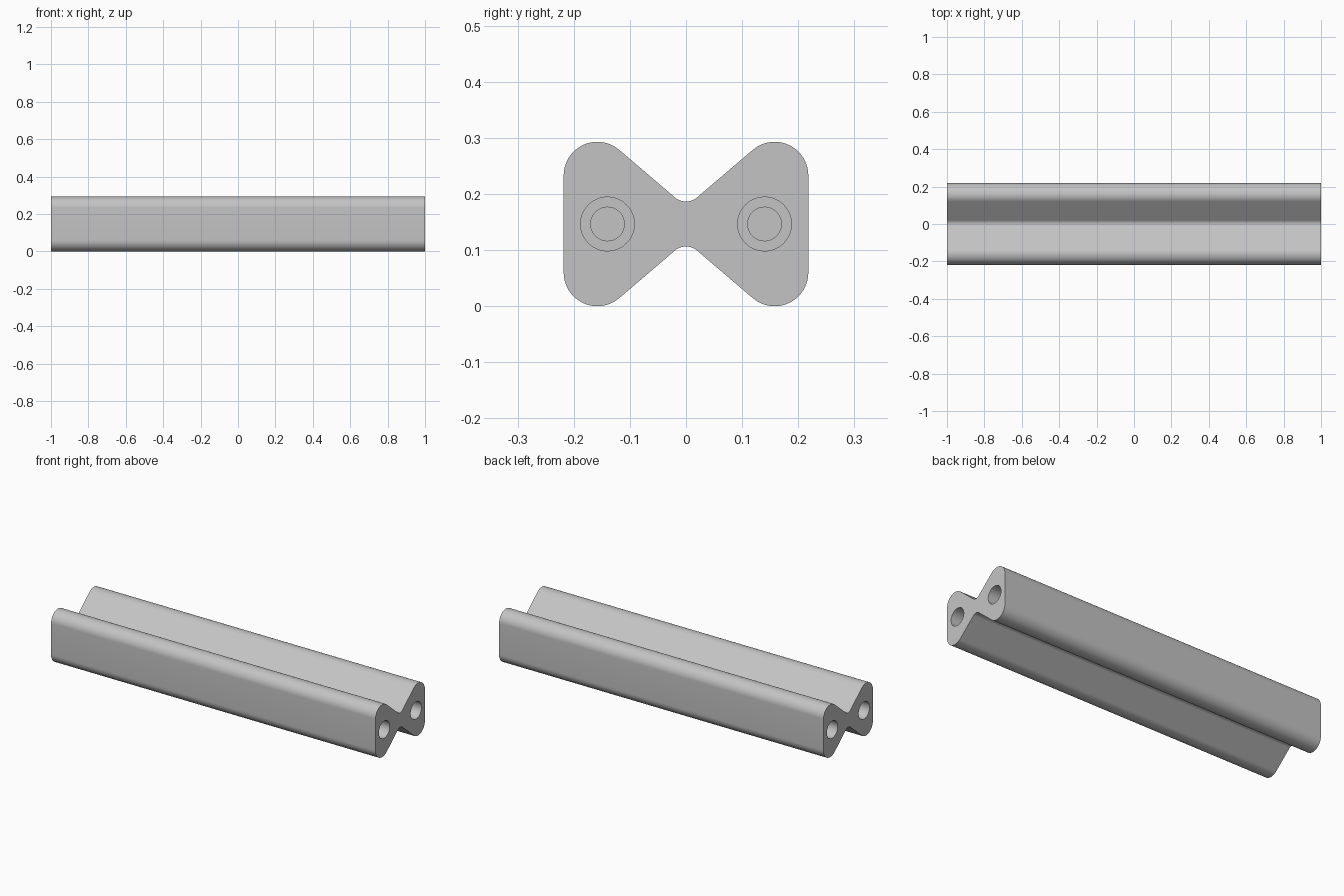
import bpy, bmesh
from math import cos, sin, pi, radians
from mathutils import Vector

cube = bpy.data.objects.get("Cube")
if cube:
    bpy.data.objects.remove(cube)

HALF_LEN, MID_Z = 1.0, 0.1465
LOBE_Y, LOBE_Z, LOBE_R = 0.158, 0.0865, 0.06
NECK_Z, NECK_R = 0.07, 0.03
HOLE_Y = 0.14

metal = bpy.data.materials.new("grey_metal")
metal.use_nodes = True
grey = (0.55, 0.55, 0.55, 1)
metal.diffuse_color = grey
metal.node_tree.nodes["Principled BSDF"].inputs["Base Color"].default_value = grey


def arc(cy, cz, r, start, end, steps):
    angles = [radians(start + (end - start) * i / steps) for i in range(steps + 1)]
    return [(cy + r * cos(a), cz + r * sin(a)) for a in angles]


def make_object(name, bm):
    bmesh.ops.recalc_face_normals(bm, faces=bm.faces)
    mesh = bpy.data.meshes.new(name)
    bm.to_mesh(mesh)
    bm.free()
    mesh.materials.append(metal)
    obj = bpy.data.objects.new(name, mesh)
    bpy.context.collection.objects.link(obj)
    return obj


# Bow-tie bar: upper outline, then the same turned half a revolution
upper = (arc(LOBE_Y, LOBE_Z, LOBE_R, 0, 130, 20)
         + arc(0, NECK_Z, NECK_R, 310, 230, 12)
         + arc(-LOBE_Y, LOBE_Z, LOBE_R, 50, 180, 20))
outline = upper + [(-y, -z) for y, z in upper]
bm = bmesh.new()
end_face = bm.faces.new([bm.verts.new((-HALF_LEN, y, MID_Z + z)) for y, z in outline])
extruded = bmesh.ops.extrude_face_region(bm, geom=[end_face], use_keep_orig=True)
bmesh.ops.translate(bm, vec=(2 * HALF_LEN, 0, 0),
                    verts=[v for v in extruded["geom"] if isinstance(v, bmesh.types.BMVert)])
bar = make_object("bar", bm)


# Stepped blind holes, two in each end: (depth, radius) profile spun about x
def stepped_cutter(side, y):
    bm = bmesh.new()
    steps = [(-0.05, 0), (-0.05, 0.048), (0.2, 0.048), (0.2, 0.03), (0.4, 0.03), (0.4, 0)]
    verts = [bm.verts.new((side * (HALF_LEN - d), y, MID_Z + r)) for d, r in steps]
    edges = [bm.edges.new(pair) for pair in zip(verts, verts[1:])]
    bmesh.ops.spin(bm, geom=verts + edges, cent=Vector((0, y, MID_Z)), axis=(1, 0, 0),
                   angle=2 * pi, steps=48, use_duplicate=False)
    bmesh.ops.remove_doubles(bm, verts=bm.verts, dist=1e-5)
    cutter = make_object("hole_cutter", bm)
    cutter.hide_render = True
    return cutter


cutters = [stepped_cutter(side, y) for side in (-1, 1) for y in (-HOLE_Y, HOLE_Y)]
for cutter in cutters:
    mod = bar.modifiers.new("hole", 'BOOLEAN')
    mod.operation, mod.solver, mod.object = 'DIFFERENCE', 'EXACT', cutter

bpy.ops.object.select_all(action='DESELECT')
bar.select_set(True)
bpy.context.view_layer.objects.active = bar
for mod in list(bar.modifiers):
    bpy.ops.object.modifier_apply(modifier=mod.name)
for cutter in cutters:
    bpy.data.objects.remove(cutter)
bpy.ops.object.shade_smooth_by_angle(angle=radians(30))
